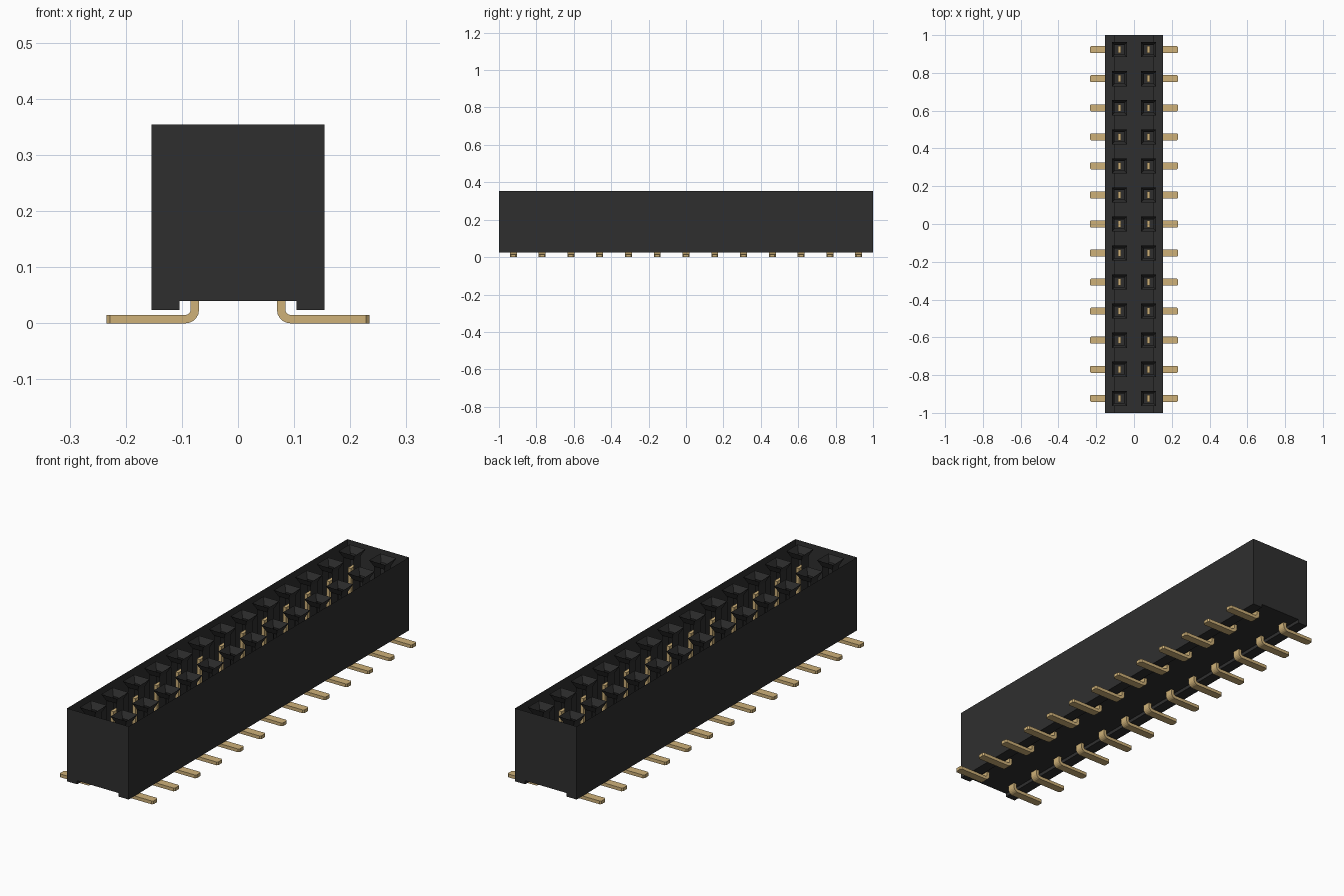
import bpy, bmesh, math

cube = bpy.data.objects.get("Cube")
if cube:
    bpy.data.objects.remove(cube, do_unlink=True)

COUNT = 13
PITCH = 2 / COUNT
FIRST = -1 + PITCH / 2
ROW = PITCH / 2
TOP, FLOOR = 0.354, 0.04


def material(name, color):
    mat = bpy.data.materials.new(name)
    mat.use_nodes = True
    mat.diffuse_color = (*color, 1)
    node = next(n for n in mat.node_tree.nodes if n.type == 'BSDF_PRINCIPLED')
    node.inputs["Base Color"].default_value = (*color, 1)
    return mat


def finish(bm, name, mat):
    mesh = bpy.data.meshes.new(name)
    bm.to_mesh(mesh)
    bm.free()
    mesh.materials.append(mat)
    obj = bpy.data.objects.new(name, mesh)
    bpy.context.collection.objects.link(obj)
    return obj


def extrude_profile(points, y0, y1, skip=()):
    """Closed x-z profile swept along y, leaving out the listed sides."""
    bm = bmesh.new()
    a = [bm.verts.new((x, y0, z)) for x, z in points]
    b = [bm.verts.new((x, y1, z)) for x, z in points]
    bm.faces.new(a)
    bm.faces.new(b[::-1])
    n = len(points)
    for i in range(n):
        if i not in skip:
            j = (i + 1) % n
            bm.faces.new((a[j], a[i], b[i], b[j]))
    bmesh.ops.recalc_face_normals(bm, faces=bm.faces)
    return bm


def repeat(obj):
    """Mirror to the second row, then repeat along the housing."""
    mirror = obj.modifiers.new("second_row", 'MIRROR')
    mirror.use_axis = (True, False, False)
    mirror.use_mirror_merge = False
    array = obj.modifiers.new("along_length", 'ARRAY')
    array.count = COUNT
    array.use_relative_offset = False
    array.use_constant_offset = True
    array.constant_offset_displace = (0, PITCH, 0)


black = material("black_plastic", (0.028, 0.028, 0.028))
gold = material("gold_metal", (0.62, 0.44, 0.19))

# Housing: thin open-topped shell with a foot along each long side
half, inner, foot = PITCH, 0.104, 0.024
outline = [(-half, TOP), (-half, foot), (-inner, foot), (-inner, FLOOR),
           (inner, FLOOR), (inner, foot), (half, foot), (half, TOP)]
finish(extrude_profile(outline, -1, 1, skip=(len(outline) - 1,)), "housing", black)

# Contact sockets: tapered mouth with a wall on either side of the contact
bm = bmesh.new()


def ring(r, z):
    return [bm.verts.new((ROW + r * sx, FIRST + r * sy, z))
            for sx, sy in ((-1, -1), (1, -1), (1, 1), (-1, 1))]


mouth, throat, base = ring(0.04, TOP), ring(0.025, TOP - 0.03), ring(0.025, FLOOR)
for i in range(4):
    j = (i + 1) % 4
    bm.faces.new((mouth[i], mouth[j], throat[j], throat[i]))
    if i % 2:
        bm.faces.new((throat[i], throat[j], base[j], base[i]))
repeat(finish(bm, "contact_sockets", black))

# Contacts: upright blade bent outward into a flat solder leg
thick, width, tip, radius = 0.015, 0.037, 0.234, 0.024
left, right = ROW - thick / 2, ROW + thick / 2
cx, cz = left + radius, radius
angles = [math.pi + math.pi / 2 * i / 5 for i in range(6)]
outer = [(cx + radius * math.cos(t), cz + radius * math.sin(t)) for t in angles]
small = radius - thick
bend = [(cx + small * math.cos(t), cz + small * math.sin(t)) for t in reversed(angles)]
path = [(left, 0.28)] + outer + [(tip, 0), (tip, thick)] + bend + [(right, 0.28)]
bm = extrude_profile(path, FIRST - width / 2, FIRST + width / 2)
corners = [e for e in bm.edges
           if all(v.co.x > tip - 0.001 for v in e.verts)
           and abs(e.verts[0].co.z - e.verts[1].co.z) > 0.001]
bmesh.ops.bevel(bm, geom=corners, offset=0.006, segments=1, affect='EDGES')
repeat(finish(bm, "contacts", gold))
